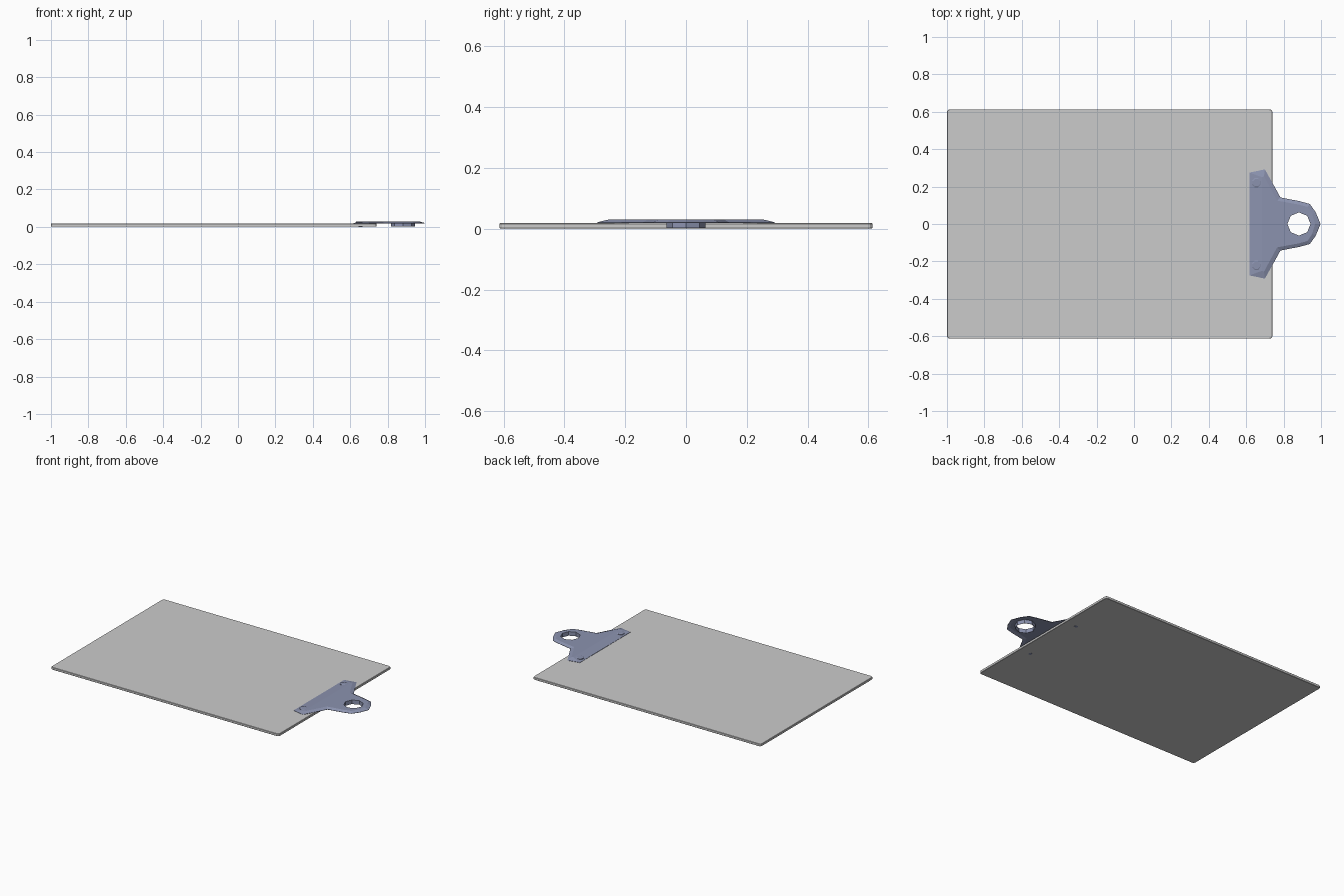
import bpy, bmesh, math

if "Cube" in bpy.data.objects:
    bpy.data.objects.remove(bpy.data.objects["Cube"])

steel = bpy.data.materials.new("blue_steel")
steel.diffuse_color = (0.26, 0.29, 0.43, 1)
steel.use_nodes = True
steel.node_tree.nodes["Principled BSDF"].inputs["Base Color"].default_value = steel.diffuse_color


def finish(bm, name, mat=None):
    bmesh.ops.recalc_face_normals(bm, faces=bm.faces)
    me = bpy.data.meshes.new(name)
    bm.to_mesh(me)
    bm.free()
    ob = bpy.data.objects.new(name, me)
    bpy.context.collection.objects.link(ob)
    if mat:
        me.materials.append(mat)
    return ob


def loop_verts(bm, pts, z):
    return [bm.verts.new((x, y, z)) for x, y in pts]


def bridge(bm, a, b):
    n = len(a)
    for i in range(n):
        j = (i + 1) % n
        bm.faces.new((a[i], a[j], b[j], b[i]))


def mirrored(half):
    # half profile runs from +y side to the tip on the centre line
    return half + [(x, -y) for x, y in reversed(half[:-1])]


# Board with slightly rounded corners and softened rims
bm = bmesh.new()
bmesh.ops.create_cube(bm, size=1)
for v in bm.verts:
    v.co = (-0.13 + v.co.x * 1.74, v.co.y * 1.226, 0.0095 + v.co.z * 0.017)
corners = [e for e in bm.edges if abs(e.verts[0].co.z - e.verts[1].co.z) > 0.01]
bmesh.ops.bevel(bm, geom=corners, offset=0.015, segments=3, profile=0.5, affect='EDGES')
rims = [e for e in bm.edges if abs(e.verts[0].co.z - e.verts[1].co.z) < 1e-4]
bmesh.ops.bevel(bm, geom=rims, offset=0.002, segments=1, affect='EDGES')
finish(bm, "board")

# Pressed metal clip: low rim, raised plate, hanging hole with drawn collar
outer = mirrored([(0.617, 0.275), (0.70, 0.292), (0.74, 0.22), (0.783, 0.142),
                  (0.885, 0.122), (0.94, 0.107), (0.972, 0.062), (0.997, 0)])
inner = mirrored([(0.685, 0.25), (0.695, 0.255), (0.722, 0.205), (0.765, 0.125),
                  (0.88, 0.104), (0.928, 0.091), (0.953, 0.052), (0.968, 0)])
hole = [(0.882 + 0.062 * math.cos(i * math.pi / 4), 0.062 * math.sin(i * math.pi / 4))
        for i in range(8)]
bm = bmesh.new()
a = loop_verts(bm, outer, 0.021)
b = loop_verts(bm, inner, 0.030)
bridge(bm, a, b)
c = loop_verts(bm, hole, 0.030)
d = loop_verts(bm, hole, 0.002)
bridge(bm, c, d)
edges = [bm.edges.get((l[i], l[(i + 1) % len(l)])) for l in (b, c) for i in range(len(l))]
bmesh.ops.triangle_fill(bm, use_beauty=True, edges=edges, normal=(0, 0, 1))
clip = finish(bm, "clip", steel)
# Normals face up and into the hole, so thickness grows below and outside
if sum(p.normal.z * p.area for p in clip.data.polygons) < 0:
    clip.data.flip_normals()
mod = clip.modifiers.new("sheet", 'SOLIDIFY')
mod.thickness = 0.002
mod.offset = -1


# Rivets: faceted head on the clip, narrow shank through the board
def rivet(name, y):
    bm = bmesh.new()
    rings = []
    for r, z in ((0.012, 0.0), (0.012, 0.021), (0.027, 0.021), (0.027, 0.027), (0.02, 0.0295)):
        pts = [(0.655 + r * math.cos((i + 0.5) * math.pi / 4),
                y + r * math.sin((i + 0.5) * math.pi / 4)) for i in range(8)]
        rings.append(loop_verts(bm, pts, z))
    for lo, hi in zip(rings, rings[1:]):
        bridge(bm, lo, hi)
    bm.faces.new(rings[0])
    bm.faces.new(rings[-1])
    finish(bm, name, steel)


rivet("rivet_left", -0.221)
rivet("rivet_right", 0.221)
